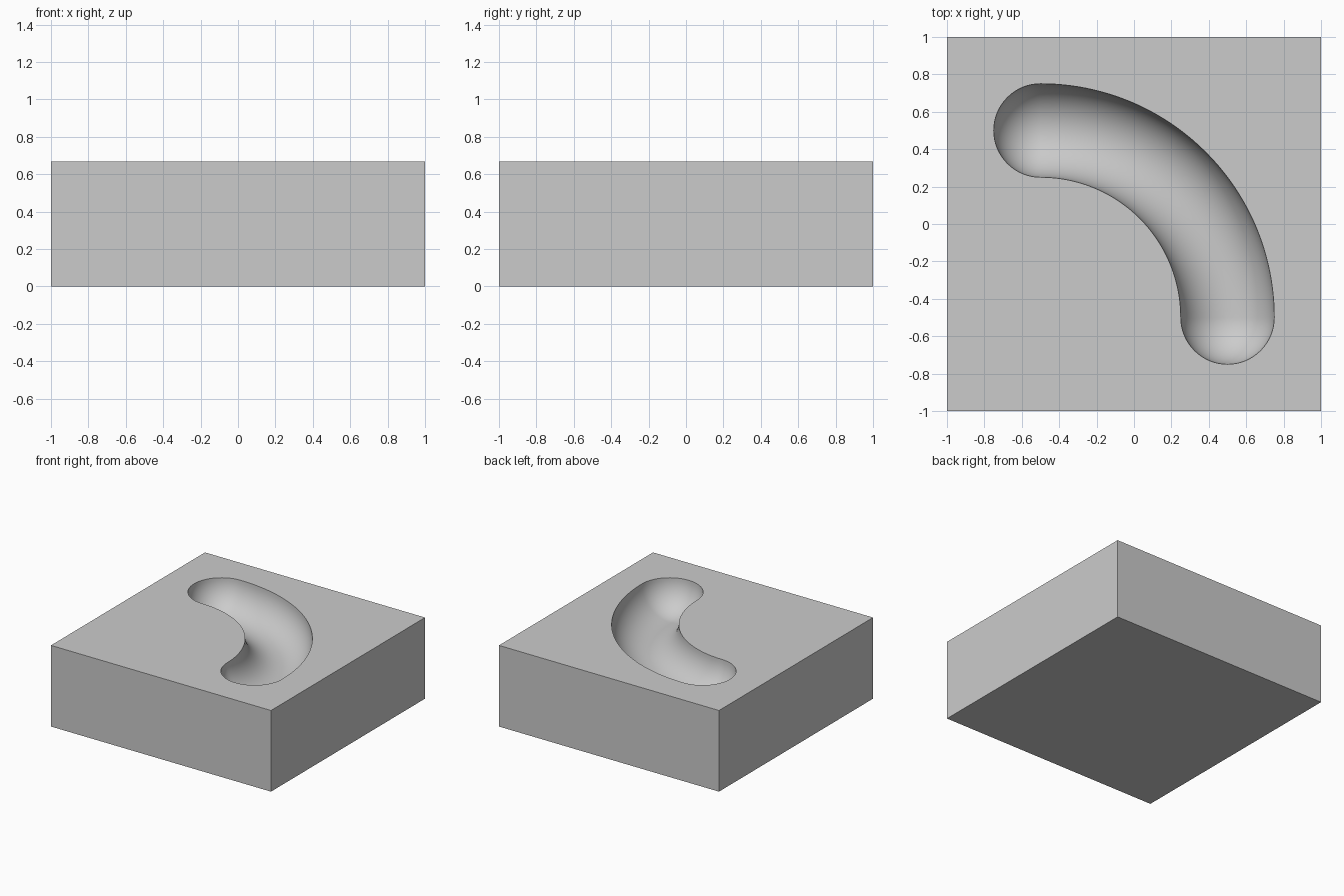
import bpy, bmesh
from math import sin, cos, pi, radians
from mathutils import Vector

TOP = 2 / 3      # block height
R = 0.25         # groove radius
ARC = 48         # steps along the bend
CAP = 32         # steps round each end
DEPTH = 16       # steps from rim to floor

cube = bpy.data.objects.get("Cube")
if cube:
    bpy.data.objects.remove(cube, do_unlink=True)

grey = bpy.data.materials.new("light grey")
grey.use_nodes = True
colour = (0.6, 0.6, 0.6, 1)
grey.diffuse_color = colour
grey.node_tree.nodes["Principled BSDF"].inputs["Base Color"].default_value = colour


def arc(cx, cy, r, start, end, steps):
    """Points of an arc, without its last point."""
    angles = [radians(start + (end - start) * i / steps) for i in range(steps)]
    return [(cx + r * cos(a), cy + r * sin(a)) for a in angles]


def bent_slot(r):
    """Outline at distance r round a quarter-circle spine."""
    return (arc(-0.5, -0.5, 1 + r, 0, 90, ARC) + arc(-0.5, 0.5, r, 90, 270, CAP)
            + arc(-0.5, -0.5, 1 - r, 90, 0, ARC) + arc(0.5, -0.5, r, 180, 360, CAP))


bm = bmesh.new()


def ring(points, z):
    return [bm.verts.new((x, y, z)) for x, y in points]


def bridge(a, b):
    for i in range(len(a)):
        j = (i + 1) % len(a)
        bm.faces.new((a[i], a[j], b[j], b[i]))


# Block sides and underside
square = [(-1, -1), (1, -1), (1, 1), (-1, 1)]
base, upper = ring(square, 0), ring(square, TOP)
bridge(base, upper)
bm.faces.new(base[::-1])

# Round-bottomed groove, from the rim down to its spine
loops = []
for i in range(DEPTH + 1):
    a = pi / 2 * i / DEPTH
    loops.append(ring(bent_slot(R * cos(a)), TOP - R * sin(a)))
for a, b in zip(loops, loops[1:]):
    bridge(a, b)

# Flat top between the square edge and the rim
edges = [bm.edges.get((loop[i - 1], loop[i]))
         for loop in (upper, loops[0]) for i in range(len(loop))]
bmesh.ops.triangle_fill(bm, edges=edges, use_beauty=True, normal=Vector((0, 0, 1)))

bmesh.ops.remove_doubles(bm, verts=bm.verts[:], dist=0.0005)
bmesh.ops.recalc_face_normals(bm, faces=bm.faces[:])

mesh = bpy.data.meshes.new("grooved_block")
bm.to_mesh(mesh)
bm.free()
mesh.materials.append(grey)
block = bpy.data.objects.new("grooved_block", mesh)
bpy.context.collection.objects.link(block)

# Smooth groove with crisp rim and block edges
bpy.ops.object.select_all(action='DESELECT')
block.select_set(True)
bpy.context.view_layer.objects.active = block
bpy.ops.object.shade_smooth_by_angle(angle=radians(30))
